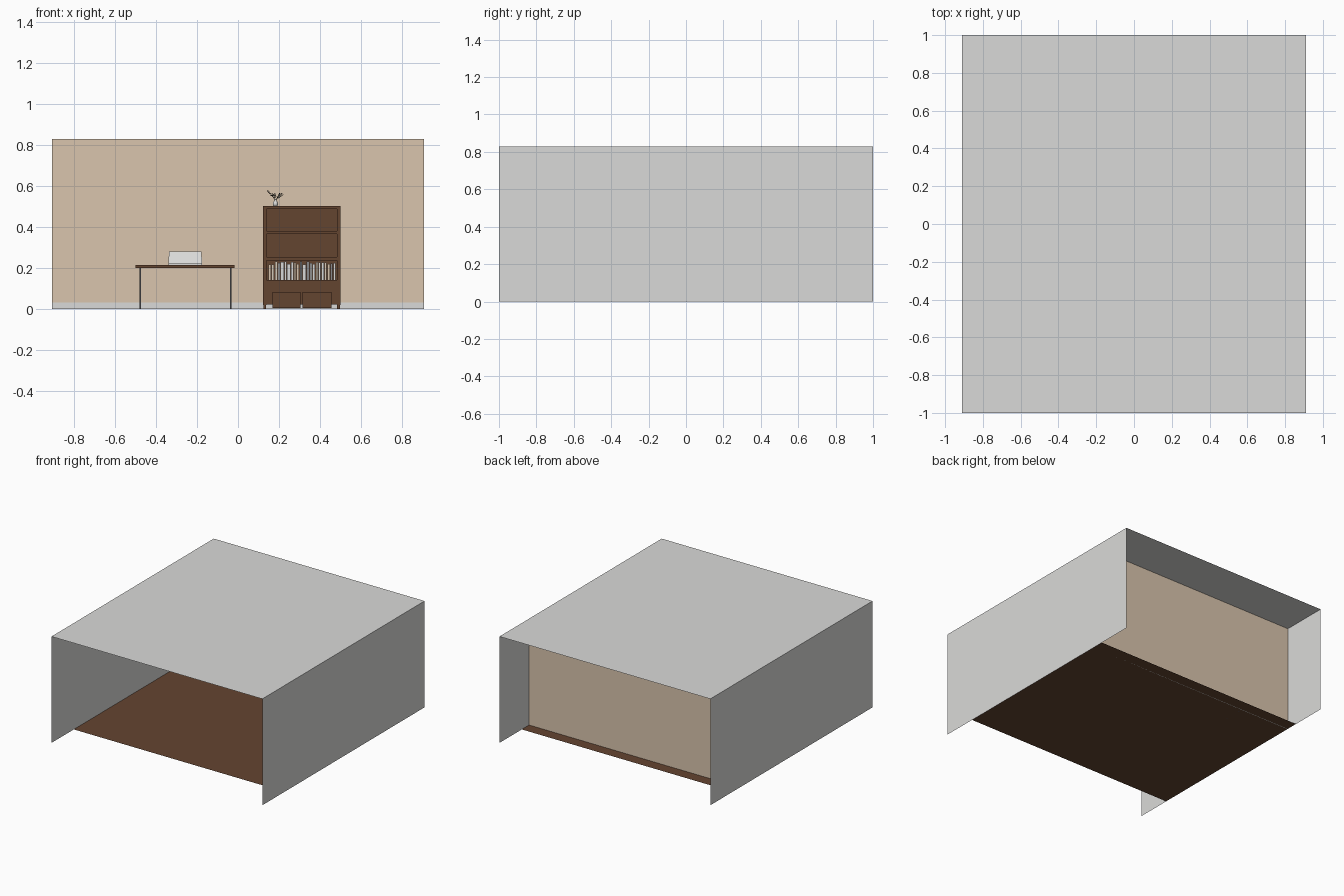
import bpy, bmesh, math, random
from mathutils import Vector

if "Cube" in bpy.data.objects:
    bpy.data.objects.remove(bpy.data.objects["Cube"])

random.seed(4)

def mat(name, r, g, b):
    m = bpy.data.materials.new(name)
    m.diffuse_color = (r, g, b, 1)
    m.use_nodes = True
    m.node_tree.nodes["Principled BSDF"].inputs["Base Color"].default_value = m.diffuse_color
    return m

WHITE = mat("off white", 0.70, 0.70, 0.69)
TAN = mat("tan paint", 0.70, 0.56, 0.42)
WOOD = mat("dark wood", 0.127, 0.058, 0.03)
METAL = mat("dark metal", 0.10, 0.10, 0.11)
LEAF = mat("dried twig", 0.09, 0.08, 0.055)
CREAM = mat("cream paper", 0.68, 0.60, 0.48)
GREY = mat("grey cloth", 0.25, 0.26, 0.27)

def finish(name, bm, m):
    me = bpy.data.meshes.new(name)
    bm.to_mesh(me)
    bm.free()
    ob = bpy.data.objects.new(name, me)
    me.materials.append(m)
    bpy.context.collection.objects.link(ob)
    return ob

def box(name, x, y, z, m):
    """Box from (min, max) pairs."""
    bm = bmesh.new()
    bmesh.ops.create_cube(bm, size=1)
    for v in bm.verts:
        v.co = [r[0] if c < 0 else r[1] for c, r in zip(v.co, (x, y, z))]
    return finish(name, bm, m)

def quad(name, pts, m):
    bm = bmesh.new()
    bm.faces.new([bm.verts.new(p) for p in pts])
    return finish(name, bm, m)

# Room shell: single sheets, open at the front and back
X, H, WY, FY = 0.91, 0.83, 0.635, 0.725
quad("ceiling", [(-X, -1, H), (X, -1, H), (X, 1, H), (-X, 1, H)], WHITE)
for side, s in (("left", -X), ("right", X)):
    quad(side + "_wall", [(s, -1, 0), (s, 1, 0), (s, 1, H), (s, -1, H)], WHITE)
quad("back_wall", [(-X, WY, 0), (X, WY, 0), (X, WY, H), (-X, WY, H)], TAN)
quad("floor", [(-X, -FY, 0), (X, -FY, 0), (X, FY, 0), (-X, FY, 0)], WOOD)
box("baseboard", (-X, X), (WY - 0.006, WY - 0.001), (0, 0.03), WHITE)

# Desk: wooden top on thin metal legs
DY = (0.45, 0.625)
box("desk_top", (-0.502, -0.017), DY, (0.2, 0.215), WOOD)
for lx in (-0.478, -0.035):
    for ly in (0.472, 0.603):
        box("desk_leg", (lx - 0.004, lx + 0.004), (ly - 0.004, ly + 0.004), (0, 0.2), METAL)
    box("desk_side_rail", (lx - 0.004, lx + 0.004), (0.476, 0.599), (0.192, 0.2), METAL)

# Laptop
box("laptop_base", (-0.341, -0.175), (0.475, 0.572), (0.215, 0.221), WHITE)
lid = box("laptop_screen", (-0.341, -0.175), (0.568, 0.573), (0.218, 0.28), WHITE)
for v in lid.data.vertices:
    if v.co.z > 0.25:
        v.co.y += 0.025
        v.co.x += 0.004 if v.co.x < -0.25 else -0.004

# Bookcase frame
BX, BY = (0.122, 0.5), (0.515, WY - 0.001)
IX = (0.139, 0.483)
for side, sx in (("left", (BX[0], IX[0])), ("right", (IX[1], BX[1]))):
    box("bookcase_%s_side" % side, sx, BY, (0.018, 0.49), WOOD)
    for fy in (BY[0], BY[1] - 0.014):
        box("bookcase_foot", (sx[0] + 0.002, sx[1] - 0.002), (fy, fy + 0.014), (0, 0.018), WOOD)
box("bookcase_top", BX, BY, (0.488, 0.502), WOOD)
box("bookcase_back", IX, (WY - 0.012, WY - 0.001), (0.02, 0.488), WOOD)
for z in ((0.366, 0.38), (0.235, 0.252), (0.128, 0.14)):
    box("bookcase_shelf", IX, (BY[0] + 0.003, WY - 0.012), z, WOOD)
box("cabinet_body", IX, (BY[0] + 0.006, WY - 0.012), (0.02, 0.128), WOOD)
for dx in ((0.168, 0.305), (0.315, 0.456)):
    box("cabinet_door", dx, (BY[0] - 0.004, BY[0] + 0.006), (0.005, 0.083), WOOD)

# Row of books on the lower open shelf
x = 0.15
while x < 0.47:
    w = random.uniform(0.009, 0.017)
    h = random.uniform(0.076, 0.092)
    box("book", (x, x + w), (BY[0] + 0.018, BY[0] + 0.088), (0.14, 0.14 + h),
        random.choice((CREAM, CREAM, WHITE, TAN, GREY)))
    x += w + 0.003

# Vase: turned profile
C = Vector((0.183, 0.575, 0.502))
bm = bmesh.new()
prof = [(0, 0), (0.009, 0), (0.013, 0.009), (0.011, 0.019), (0.005, 0.028), (0.006, 0.034)]
vs = [bm.verts.new((r, 0, z)) for r, z in prof]
es = [bm.edges.new(p) for p in zip(vs, vs[1:])]
bmesh.ops.spin(bm, geom=vs + es, axis=(0, 0, 1), cent=(0, 0, 0), angle=2 * math.pi, steps=20)
bmesh.ops.remove_doubles(bm, verts=bm.verts, dist=1e-5)
bmesh.ops.recalc_face_normals(bm, faces=bm.faces)
vase = finish("vase", bm, WHITE)
vase.location = C
for p in vase.data.polygons:
    p.use_smooth = True

# Twigs with small pointed leaves
bm = bmesh.new()
for i in range(7):
    a = i * 2 * math.pi / 7
    d = Vector((math.cos(a), math.sin(a), 0))
    side = Vector((-d.y, d.x, 0))
    start = Vector((0, 0, 0.028))
    tip = d * 0.037 + Vector((0, 0, random.uniform(0.05, 0.08)))
    w = side * 0.0008
    up = Vector((0, 0, 0.0016))
    a0, b0, c0 = (bm.verts.new(start + o) for o in (-w, w, up))
    a1, b1, c1 = (bm.verts.new(tip + o) for o in (-w, w, up))
    for f in ((a0, b0, b1, a1), (b0, c0, c1, b1), (c0, a0, a1, c1)):
        bm.faces.new(f)
    for t in (0.5, 0.75, 1.0):
        for s in (-1, 1):
            p = start.lerp(tip, t)
            q = p + (d * 0.6 + side * s).normalized() * 0.013 + Vector((0, 0, 0.004))
            m = (p + q) / 2
            o = (d * 0.5 - side * s * 0.3 + Vector((0, 0, 0.4))) * 0.005
            bm.faces.new([bm.verts.new(k) for k in (p, m + o, q, m - o)])
twigs = finish("twigs", bm, LEAF)
twigs.location = C
